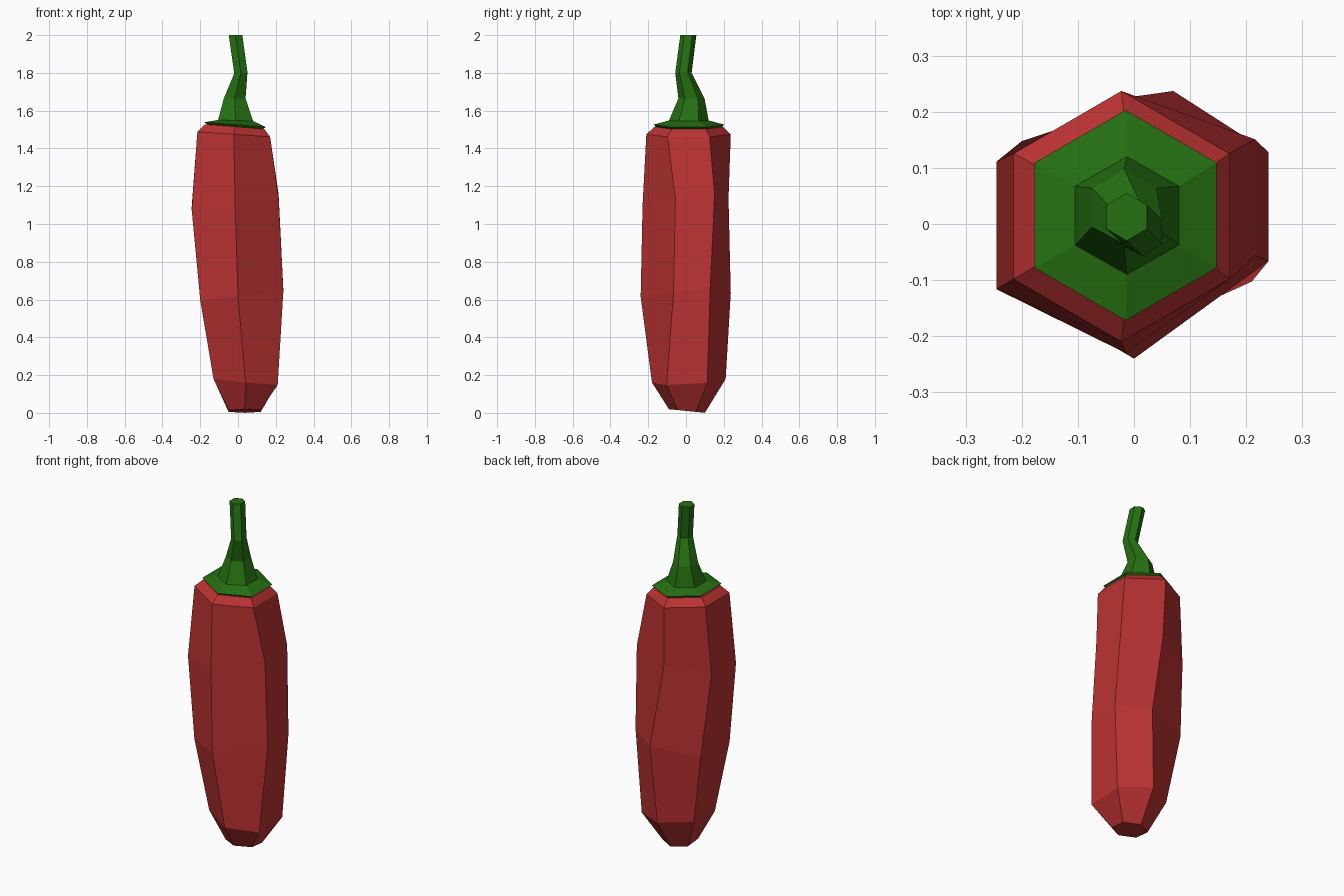
import bpy, bmesh
from math import sin, cos, radians

if "Cube" in bpy.data.objects:
    bpy.data.objects.remove(bpy.data.objects["Cube"], do_unlink=True)

SIDES = 6


def make_material(name, color):
    mat = bpy.data.materials.new(name)
    mat.use_nodes = True
    mat.diffuse_color = color
    mat.node_tree.nodes["Principled BSDF"].inputs["Base Color"].default_value = color
    return mat


def loft(name, rings, mat, nudges=None):
    """Skin tilted hexagons: x range, y range, height, slope along x, slope along y."""
    nudges = nudges or {}
    bm = bmesh.new()
    loops = []
    for r, (x0, x1, y0, y1, z, slope_x, slope_y) in enumerate(rings):
        loop = []
        for i in range(SIDES):
            a = radians(30 + i * 360 / SIDES)
            dx = cos(a) / cos(radians(30)) * (x1 - x0) / 2
            dy = sin(a) * (y1 - y0) / 2
            nx, ny = nudges.get((r, i), (0, 0))
            loop.append(bm.verts.new(((x0 + x1) / 2 + dx + nx,
                                      (y0 + y1) / 2 + dy + ny,
                                      z + slope_x * dx + slope_y * dy)))
        loops.append(loop)
    for low, high in zip(loops, loops[1:]):
        for i in range(SIDES):
            j = (i + 1) % SIDES
            bm.faces.new((low[i], low[j], high[j], high[i]))
    bm.faces.new(loops[0][::-1])
    bm.faces.new(loops[-1])
    bmesh.ops.recalc_face_normals(bm, faces=bm.faces)
    mesh = bpy.data.meshes.new(name)
    bm.to_mesh(mesh)
    bm.free()
    mesh.materials.append(mat)
    obj = bpy.data.objects.new(name, mesh)
    bpy.context.collection.objects.link(obj)
    return obj


red = make_material("pepper red", (0.50, 0.032, 0.032, 1))
green = make_material("stem green", (0.019, 0.165, 0.006, 1))

# Pepper body, tip to shoulder; nudges push single corners out of regularity
loft("pepper_body", [
    (-0.05, 0.12, -0.09, 0.10, 0.01, 0, -0.1),
    (-0.13, 0.21, -0.18, 0.21, 0.17, -0.1, 0.05),
    (-0.20, 0.24, -0.24, 0.237, 0.625, 0.1, 0.04),
    (-0.245, 0.215, -0.23, 0.225, 1.115, 0.14, 0.08),
    (-0.215, 0.17, -0.21, 0.237, 1.475, -0.07, 0),
    (-0.175, 0.14, -0.165, 0.195, 1.515, -0.08, 0),
], red, {
    (1, 5): (0, -0.02),
    (2, 0): (0, 0.01), (2, 1): (0.05, 0), (2, 2): (0, 0.03),
    (2, 4): (-0.02, 0), (2, 5): (0, 0.055),
    (3, 0): (0, 0.04), (3, 5): (0, 0.06),
})

# Leafy cap and its bent stem
loft("cap_and_stem", [
    (-0.155, 0.125, -0.15, 0.18, 1.508, -0.08, 0),
    (-0.177, 0.147, -0.172, 0.203, 1.526, -0.08, 0),
    (-0.105, 0.08, -0.09, 0.12, 1.548, -0.03, 0),
    (-0.075, 0.04, -0.04, 0.098, 1.665, 0, 0),
    (-0.02, 0.05, -0.057, 0.03, 1.80, 0.1, 0),
    (-0.049, 0.023, -0.03, 0.055, 2.0, 0, 0),
], green)
